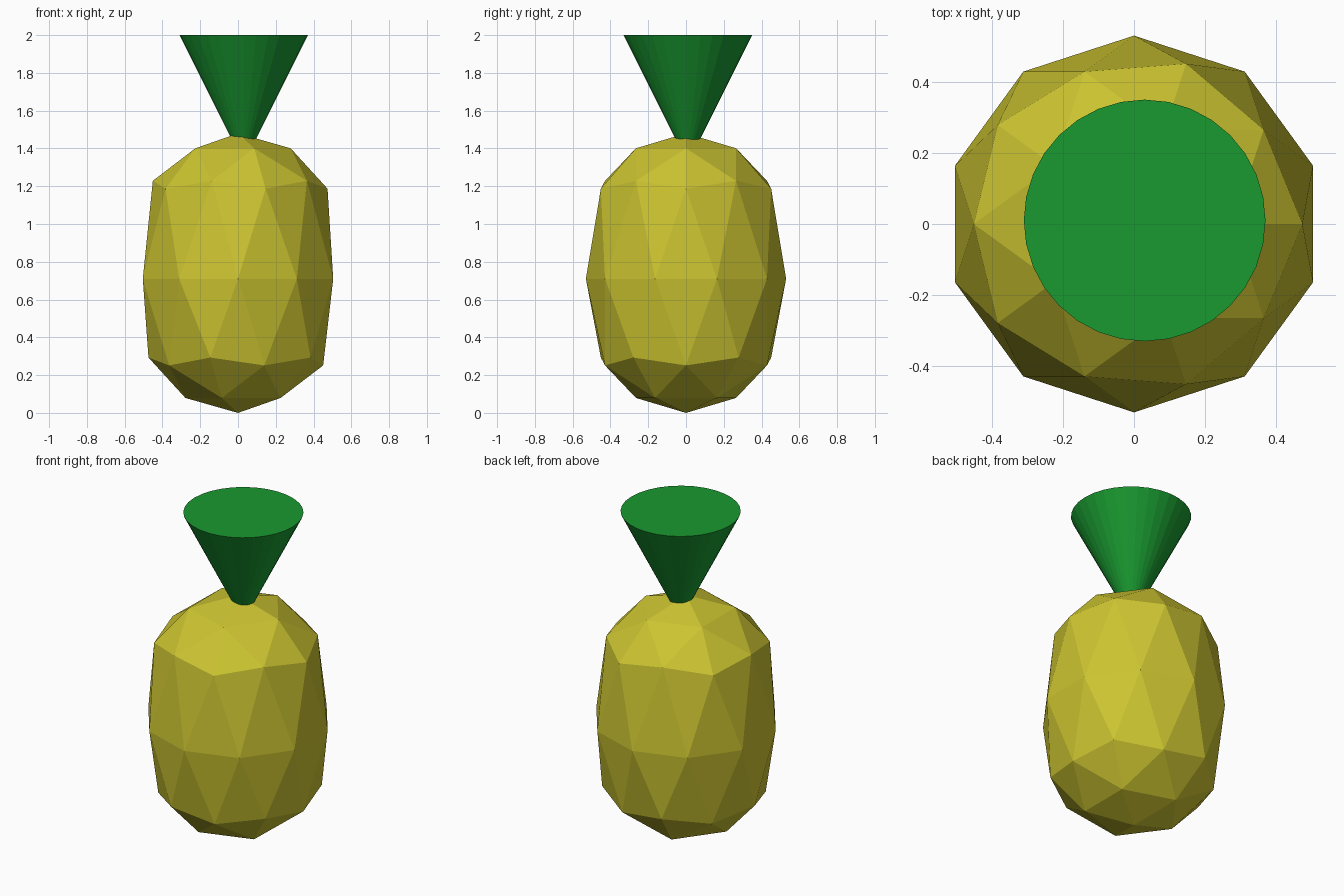
import bpy
from math import pi

if "Cube" in bpy.data.objects:
    bpy.data.objects.remove(bpy.data.objects["Cube"])


def colour(obj, name, rgb):
    mat = bpy.data.materials.new(name)
    mat.diffuse_color = (*rgb, 1)
    mat.use_nodes = True
    mat.node_tree.nodes["Principled BSDF"].inputs["Base Color"].default_value = mat.diffuse_color
    obj.data.materials.append(mat)


R, MID = 0.53, 0.71          # body radius, height of the widest ring

# Fruit body: low-poly icosphere whose halves are pulled apart around the equator
bpy.ops.mesh.primitive_ico_sphere_add(subdivisions=2, radius=R, location=(0, 0, 0))
body = bpy.context.object
body.name = "fruit_body"
for v in body.data.vertices:
    if v.co.z > 0.02:
        v.co.z += 0.24
    elif v.co.z < -0.02:
        v.co.z -= MID - R
    v.co.z += MID
colour(body, "yellow_skin", (0.60, 0.55, 0.03))

# Leaf crown: inverted cone with its tip sunk in the body
bpy.ops.mesh.primitive_cone_add(vertices=32, radius1=0.34, radius2=0, depth=0.68,
                                location=(0.03, 0.01, 1.66), rotation=(pi, 0, 0))
crown = bpy.context.object
crown.name = "leaf_crown"
colour(crown, "green_leaf", (0.01, 0.32, 0.03))
